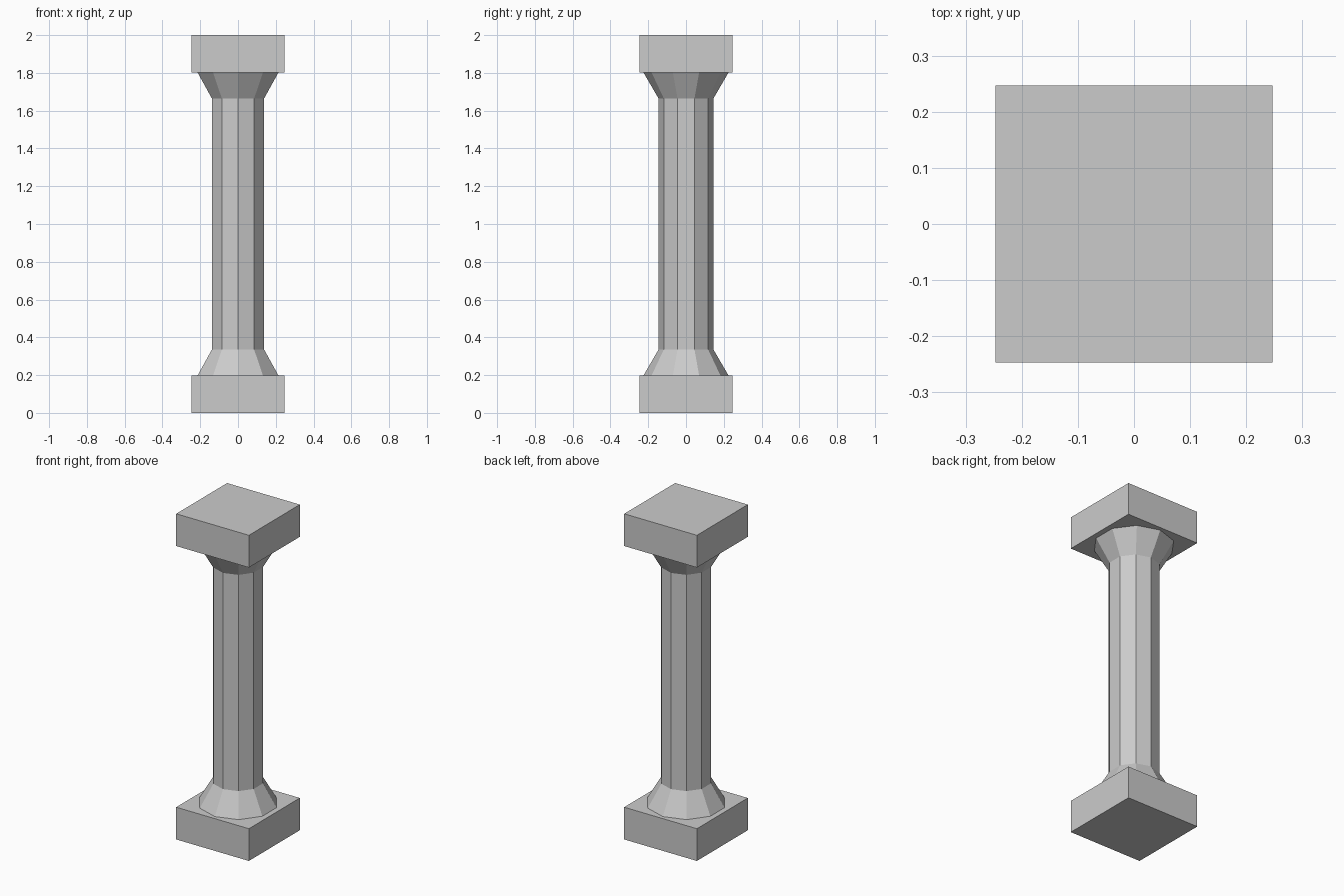
import bpy, bmesh
from math import sin, cos, tau

if "Cube" in bpy.data.objects:
    bpy.data.objects.remove(bpy.data.objects["Cube"])

SIDES = 10
HALF_W, BLOCK_H = 0.247, 0.198      # square end blocks
SHAFT_R, FLARE_R, FLARE_Z = 0.145, 0.225, 0.336


def finish(name, bm):
    bmesh.ops.recalc_face_normals(bm, faces=bm.faces)
    mesh = bpy.data.meshes.new(name)
    bm.to_mesh(mesh)
    bm.free()
    obj = bpy.data.objects.new(name, mesh)
    bpy.context.collection.objects.link(obj)
    return obj


def block(name, z0, z1):
    bm = bmesh.new()
    bmesh.ops.create_cube(bm, size=1)
    for v in bm.verts:
        v.co = (v.co.x * 2 * HALF_W, v.co.y * 2 * HALF_W,
                z0 + (v.co.z + 0.5) * (z1 - z0))
    return finish(name, bm)


def lathe(name, profile):
    # Ten-sided rings, corner pointing along y, skinned and capped
    bm = bmesh.new()
    rings = [[bm.verts.new((r * sin(tau * i / SIDES), r * cos(tau * i / SIDES), z))
              for i in range(SIDES)] for r, z in profile]
    for low, high in zip(rings, rings[1:]):
        for i in range(SIDES):
            j = (i + 1) % SIDES
            bm.faces.new((low[i], low[j], high[j], high[i]))
    bm.faces.new(rings[0])
    bm.faces.new(rings[-1])
    return finish(name, bm)


# Square plinth and top slab
block("base_block", 0, BLOCK_H)
block("top_block", 2 - BLOCK_H, 2)

# Shaft with flared foot and capital
lathe("column_shaft", [(FLARE_R, BLOCK_H), (SHAFT_R, FLARE_Z),
                       (SHAFT_R, 2 - FLARE_Z), (FLARE_R, 2 - BLOCK_H)])
